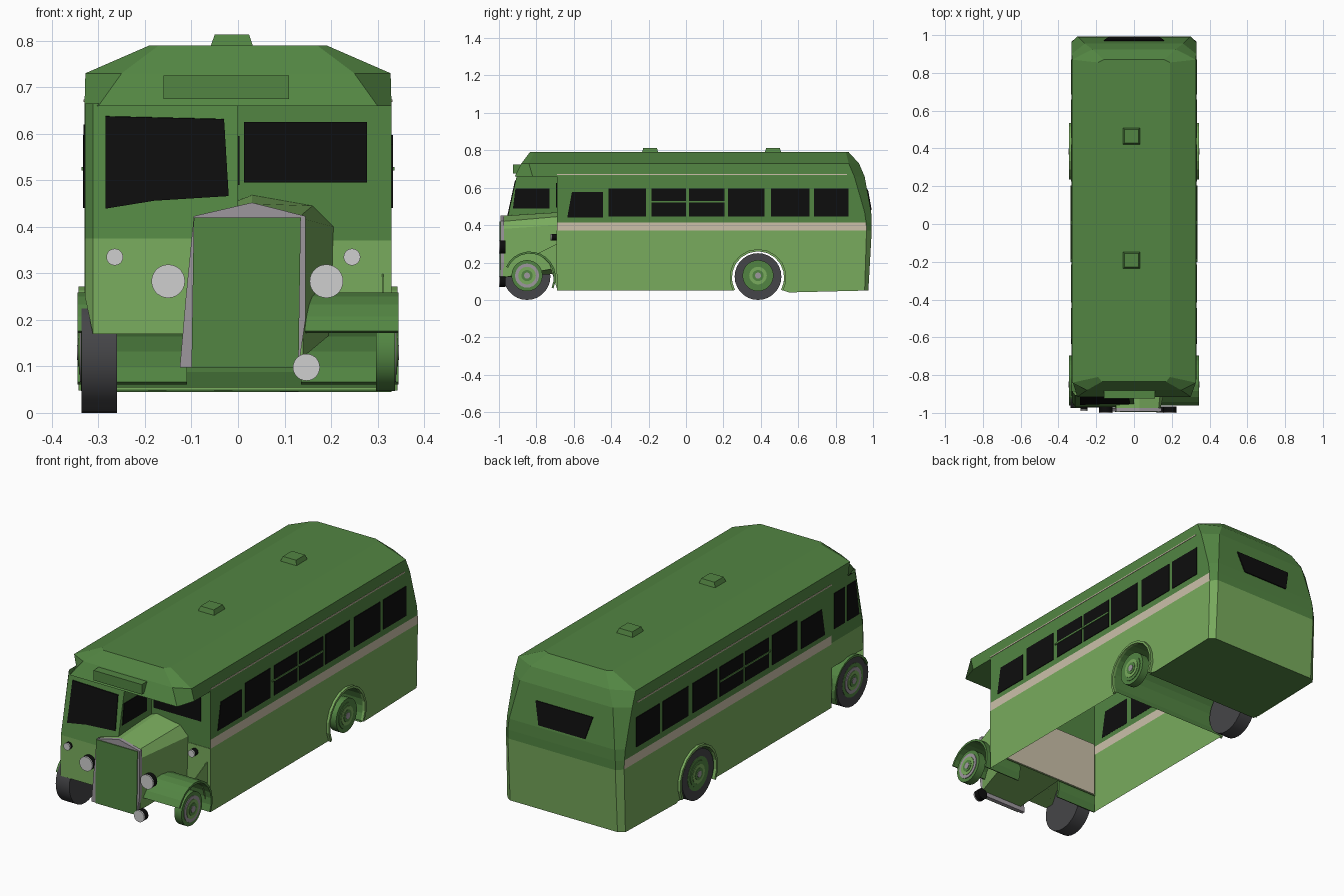
import bpy, bmesh, math
from mathutils import Vector

if "Cube" in bpy.data.objects:
    bpy.data.objects.remove(bpy.data.objects["Cube"])

COLOURS = {
    "dark_green": (0.085, 0.235, 0.055), "light_green": (0.19, 0.41, 0.11),
    "window_black": (0.004, 0.004, 0.004), "cream": (0.60, 0.53, 0.40),
    "lamp_grey": (0.62, 0.62, 0.62), "trim_grey": (0.34, 0.31, 0.34),
    "tyre_grey": (0.06, 0.06, 0.065),
}
MATS = {}
for key, col in COLOURS.items():
    MATS[key] = bpy.data.materials.new(key)
    MATS[key].diffuse_color = (*col, 1)


def mesh(name, verts, faces, mats, rule=None):
    """Mesh object; rule(centre, normal) returns a material index."""
    me = bpy.data.meshes.new(name)
    me.from_pydata([tuple(v) for v in verts], [], faces)
    bm = bmesh.new()
    bm.from_mesh(me)
    bmesh.ops.recalc_face_normals(bm, faces=bm.faces)
    for f in bm.faces:
        if rule:
            f.material_index = rule(f.calc_center_median(), f.normal)
    bm.to_mesh(me)
    bm.free()
    for m in mats:
        me.materials.append(MATS[m])
    ob = bpy.data.objects.new(name, me)
    bpy.context.collection.objects.link(ob)
    return ob


def loft(name, rings, mats, rule=None, caps=()):
    n = len(rings[0])
    faces = [(r * n + i, r * n + (i + 1) % n, (r + 1) * n + (i + 1) % n, (r + 1) * n + i)
             for r in range(len(rings) - 1) for i in range(n)]
    for c in caps:
        faces.append(tuple(c * n + i for i in range(n)))
    return mesh(name, [p for r in rings for p in r], faces, mats, rule)


def prism(name, pts, offset, mat):
    off = Vector(offset)
    return loft(name, [pts, [Vector(p) + off for p in pts]], [mat], caps=(0, 1))


def side_plate(name, x, yz, mat, depth=0.004):
    """Thin plate on a wall that faces left or right."""
    s = 1 if x >= 0 else -1
    return prism(name, [(x - s * 0.001, y, z) for y, z in yz], (s * depth, 0, 0), mat)


def front_plate(name, y, xz, mat, depth=0.004):
    return prism(name, [(x, y, z) for x, z in xz], (0, -depth, 0), mat)


def rect(a0, a1, b0, b1):
    return [(a0, b0), (a1, b0), (a1, b1), (a0, b1)]


def disc(name, c, r, depth, axis, mat):
    rot = (0, math.pi / 2, 0) if axis == "x" else (math.pi / 2, 0, 0)
    bpy.ops.mesh.primitive_cylinder_add(vertices=28, radius=r, depth=depth, location=c, rotation=rot)
    ob = bpy.context.object
    ob.name = name
    ob.data.materials.append(MATS[mat])
    bpy.ops.object.shade_smooth_by_angle(angle=math.radians(40))
    return ob


def arc(yc, zc, r, a0, a1, n=12):
    return [(yc - r * math.cos(math.radians(a0 + (a1 - a0) * i / n)),
             zc + r * math.sin(math.radians(a0 + (a1 - a0) * i / n))) for i in range(n + 1)]


def arch_band(name, yc, zc, r0, r1, x0, x1, a0, a1, mat):
    yz = arc(yc, zc, r1, a0, a1) + arc(yc, zc, r0, a1, a0)
    return prism(name, [(x0, y, z) for y, z in yz], (x1 - x0, 0, 0), mat)


# upper body: waist band and window level
def body_ring(z, xs, ys, xr, yr):
    return [(xs, -0.69, z), (xs, ys, z), (xr, yr, z), (-xr, yr, z), (-xs, ys, z), (-xs, -0.69, z)]

loft("upper_body", [body_ring(0.37, 0.33, 0.965, 0.30, 0.993), body_ring(0.415, 0.33, 0.963, 0.30, 0.993),
                    body_ring(0.47, 0.33, 0.955, 0.295, 0.99), body_ring(0.66, 0.33, 0.90, 0.26, 0.955)],
     ["dark_green", "cream"], lambda c, n: int(c.z < 0.415 and abs(n.x) > 0.9))

# roof with front overhang and sloped ends
def roof_ring(z, xs, yf, yb, xf, yff, xr, yr):
    half = [(xf, yff), (xs, yf), (xs, yb), (xr, yr)]
    return [(x, y, z) for x, y in half] + [(-x, y, z) for x, y in reversed(half)]

loft("roof", [roof_ring(0.66, 0.33, -0.82, 0.90, 0.30, -0.915, 0.26, 0.955),
              roof_ring(0.73, 0.328, -0.84, 0.87, 0.25, -0.88, 0.22, 0.925),
              roof_ring(0.79, 0.19, -0.81, 0.855, 0.17, -0.835, 0.16, 0.87)],
     ["dark_green"], caps=(0, 2))
prism("destination_box", [(-0.16, -0.925, 0.675), (0.11, -0.925, 0.675), (0.11, -0.925, 0.725),
                          (-0.16, -0.925, 0.725)], (0, 0.085, 0), "dark_green")
for y in (-0.192, 0.465):
    loft("roof_vent", [[(x0, y - h, z), (x1, y - h, z), (x1, y + h, z), (x0, y + h, z)]
                       for x0, x1, h, z in ((-0.06, 0.033, 0.045, 0.785), (-0.05, 0.024, 0.036, 0.813))],
         ["dark_green"], caps=(0, 1))

# lower sides with rear wheel opening
ARCH = arc(0.385, 0.12, 0.14, -28, 208, 16)
lower = [(-0.69, 0.05), (0.245, 0.05)] + ARCH + [(0.55, 0.04), (0.955, 0.05), (0.965, 0.37), (-0.69, 0.37)]
WINDOWS = [(-0.415, -0.215), (-0.185, 0.0), (0.015, 0.205), (0.225, 0.42), (0.455, 0.66), (0.685, 0.87)]
for s in (1, -1):
    x = 0.33 * s
    mesh("lower_side", [(x, y, z) for y, z in lower], [tuple(range(len(lower)))], ["light_green"])
    arch_band("rear_arch_lip", 0.385, 0.12, 0.14, 0.152, x, 0.343 * s, -28, 208, "light_green")
    side_plate("gutter_line", x, rect(-0.69, 0.86, 0.668, 0.674), "cream", 0.003)
    for a, b in WINDOWS:
        side_plate("side_window", x, rect(a, b, 0.447, 0.597), "window_black")
    side_plate("first_window", x, [(-0.635, 0.44), (-0.445, 0.44), (-0.445, 0.577), (-0.61, 0.577)],
               "window_black")
    side_plate("window_bar", x, rect(-0.2, 0.205, 0.521, 0.529), "dark_green", 0.007)

# lower tail, underside and wheel tunnel
loft("lower_tail", [[(0.33, 0.965, 0.37), (0.30, 0.993, 0.37), (-0.30, 0.993, 0.37), (-0.33, 0.965, 0.37),
                     (-0.33, 0.955, 0.05), (-0.30, 0.975, 0.055), (0.30, 0.975, 0.055), (0.33, 0.955, 0.05)]],
     ["light_green"]).data.clear_geometry()
bpy.data.objects.remove(bpy.data.objects["lower_tail"])
tail = [(0.33, 0.965, 0.955), (0.30, 0.993, 0.975), (-0.30, 0.993, 0.975), (-0.33, 0.965, 0.955)]
mesh("tail_panel", [(x, a, 0.37) for x, a, b in tail] + [(x, b, 0.05) for x, a, b in tail],
     [(i, i + 1, i + 5, i + 4) for i in range(3)], ["light_green"])
mesh("rear_underside", [(x, b, 0.05) for x, a, b in tail] + [(-0.33, 0.51, 0.045), (0.33, 0.51, 0.045)],
     [tuple(range(6))], ["dark_green"])
n = len(ARCH)
mesh("wheel_tunnel", [(x, y, z) for x in (-0.33, 0.33) for y, z in ARCH],
     [(i, i + 1, n + i + 1, n + i) for i in range(n - 1)], ["dark_green"])

# rear window on the leaning back panel
prism("rear_window", [(-0.13, 0.986, 0.48), (0.13, 0.986, 0.48), (0.16, 0.966, 0.59), (-0.16, 0.966, 0.59)],
      (0, 0.007, 0.001), "window_black")

# bulkhead beside the cab
front_plate("lower_bulkhead", -0.688, rect(-0.33, 0.33, 0.14, 0.37), "light_green")
front_plate("bulkhead_lining", -0.68, rect(-0.32, 0.32, 0.14, 0.42), "cream")
front_plate("bulkhead_window", -0.69, rect(0.013, 0.277, 0.495, 0.625), "window_black")

# half cab
def cab_ring(zs, zf, yf, yc):
    return [(-0.329, -0.69, zs), (-0.329, yc, zs), (-0.312, yf, zf), (0, yf, zf), (0, -0.69, zf)]

loft("cab", [cab_ring(0.25, 0.17, -0.972, -0.945), cab_ring(0.375, 0.375, -0.968, -0.94),
             cab_ring(0.665, 0.665, -0.905, -0.88)],
     ["dark_green", "light_green"], lambda c, n: int(c.z < 0.37), caps=(0,))
lean = lambda z: -0.968 + (z - 0.375) * 0.217
prism("windscreen", [(x, lean(z) + 0.001, z) for x, z in
                     ((-0.285, 0.44), (-0.18, 0.457), (-0.02, 0.467), (-0.03, 0.632), (-0.285, 0.638))],
      (0, -0.005, -0.001), "window_black")
side_plate("cab_inner_window", 0.0, [(-0.925, 0.49), (-0.73, 0.49), (-0.73, 0.595), (-0.912, 0.595)],
           "window_black")
side_plate("cab_door_window", -0.329, rect(-0.795, -0.71, 0.44, 0.62), "window_black")
side_plate("cab_quarter_window", -0.329, [(-0.91, 0.44), (-0.815, 0.44), (-0.815, 0.62), (-0.882, 0.62)],
           "window_black")

# bonnet and radiator
front_prof = [(-0.1, 0.12), (-0.095, 0.42), (0.03, 0.45), (0.13, 0.42), (0.14, 0.38), (0.14, 0.12)]
rear_prof = [(-0.1, 0.14), (-0.1, 0.42), (0.03, 0.468), (0.16, 0.445), (0.205, 0.40), (0.2, 0.17)]
loft("bonnet", [[(x, -0.978, z) for x, z in front_prof], [(x, -0.69, z) for x, z in rear_prof]],
     ["light_green"], caps=(0,))
front_plate("radiator_surround", -0.974,
            [(-0.125, 0.098), (-0.112, 0.25), (-0.095, 0.423), (0.03, 0.452), (0.145, 0.423), (0.145, 0.2),
             (0.13, 0.098)], "trim_grey", 0.018)
front_plate("radiator_panel", -0.991, [(-0.1, 0.098), (0.13, 0.098), (0.135, 0.42), (-0.095, 0.42)],
            "dark_green", 0.005)

# front mudguards and valance
arch_band("right_mudguard", -0.835, 0.12, 0.128, 0.139, 0.135, 0.345, 24, 205, "dark_green")
arch_band("left_mudguard", -0.835, 0.12, 0.128, 0.139, -0.345, -0.11, 24, 205, "dark_green")
side_plate("right_valance", 0.31, [(-0.69, 0.06), (-0.69, 0.30), (-0.79, 0.25), (-0.73, 0.19)], "light_green")

# lamps: dark bodies with pale lenses
for x, z, r, y, d in ((-0.15, 0.283, 0.036, -0.996, 0.03), (0.19, 0.283, 0.036, -0.996, 0.03),
                      (-0.265, 0.335, 0.018, -0.985, 0.02), (0.245, 0.335, 0.018, -0.72, 0.03),
                      (0.147, 0.098, 0.029, -0.996, 0.03)):
    disc("lamp_body", (x, y + d / 2, z), r * 0.98, d, "y", "window_black")
    disc("lamp_lens", (x, y - 0.001, z), r, 0.006, "y", "lamp_grey")

# wheels: tyres on the left, stepped hubs on both sides
for y, ring in ((-0.85, "trim_grey"), (0.385, "dark_green")):
    disc("tyre", (-0.298, y, 0.125), 0.125, 0.076, "x", "tyre_grey")
    for s in (1, -1):
        for part, r, x, d, m in (("wheel_rim", 0.083, 0.317, 0.04, "dark_green"),
                                 ("wheel_ring", 0.064, 0.319, 0.042, ring),
                                 ("wheel_dish", 0.047, 0.32, 0.044, "light_green"),
                                 ("hub_ring", 0.03, 0.321, 0.046, "dark_green"),
                                 ("hub_cap", 0.016, 0.322, 0.048, "trim_grey")):
            disc(part, (s * x, y, 0.13), r, d, "x", m)

for m in bpy.data.materials:
    if m.users and not m.is_grease_pencil:
        m.use_nodes = True
        m.node_tree.nodes["Principled BSDF"].inputs["Base Color"].default_value = m.diffuse_color
